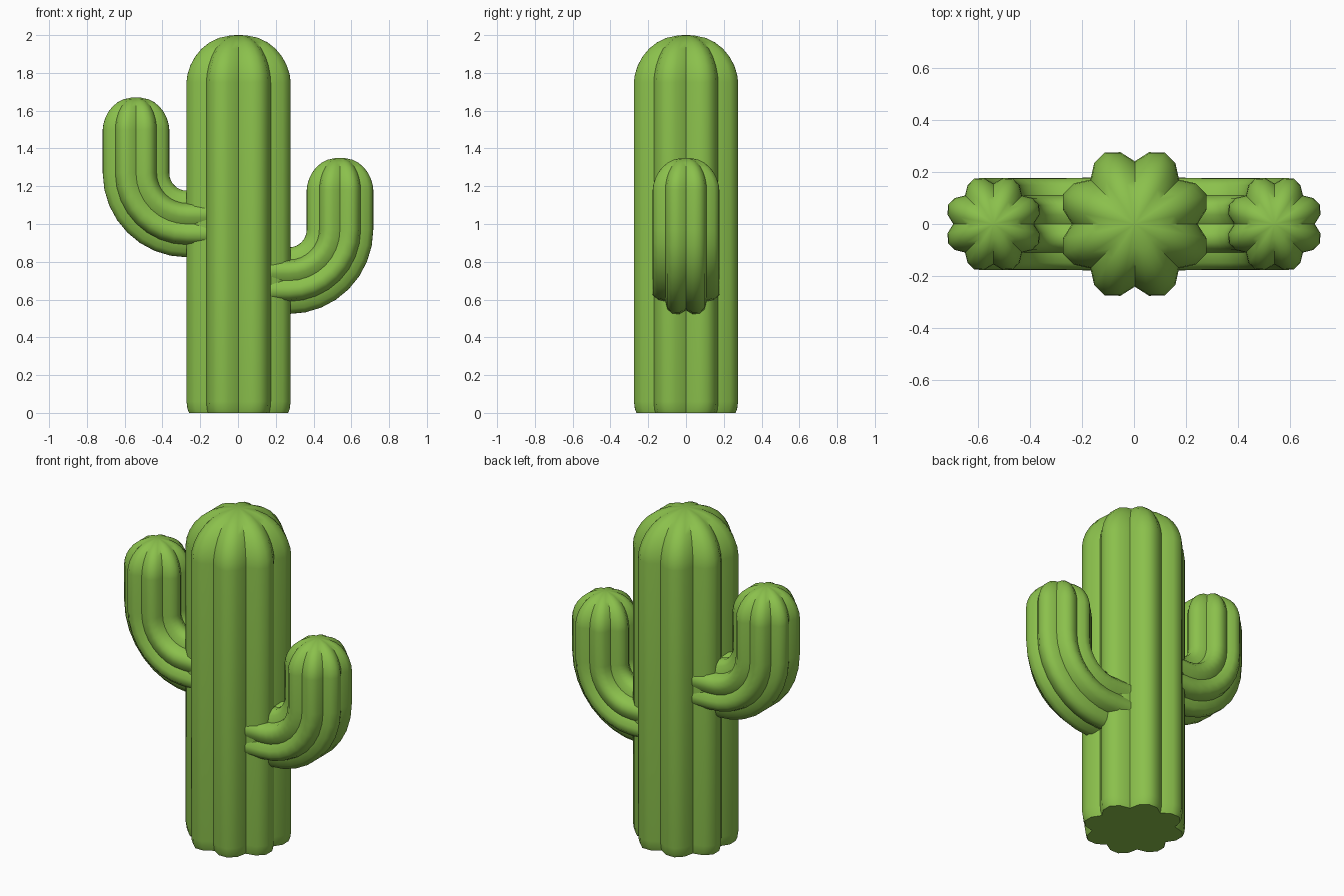
import bpy, bmesh, math
from mathutils import Vector

if "Cube" in bpy.data.objects:
    bpy.data.objects.remove(bpy.data.objects["Cube"])

green = bpy.data.materials.new("cactus_green")
green.diffuse_color = (0.258, 0.53, 0.072, 1)
green.use_nodes = True
green.node_tree.nodes["Principled BSDF"].inputs["Base Color"].default_value = green.diffuse_color

RIBS, STEPS = 8, 4          # ribs round the stem, segments per rib
N = RIBS * STEPS


def ribbed_tube(name, rings, notch, ridge):
    """Loft a ribbed section through rings of (centre, side axis, other axis, scale)."""
    bm = bmesh.new()
    loops = []
    for c, u, v, s in rings:
        loop = []
        for i in range(N):
            a = 2 * math.pi * i / N
            r = s * (notch + (ridge - notch) * abs(math.sin(a * RIBS / 2)))
            loop.append(bm.verts.new(c + u * r * math.cos(a) + v * r * math.sin(a)))
        loops.append(loop)
    for a, b in zip(loops, loops[1:]):
        for i in range(N):
            j = (i + 1) % N
            bm.faces.new((a[i], a[j], b[j], b[i]))
    bm.faces.new(loops[0][::-1])
    # fan closing the dome
    tip = bm.verts.new(rings[-1][0])
    for i in range(N):
        bm.faces.new((loops[-1][i], loops[-1][(i + 1) % N], tip))
    bmesh.ops.recalc_face_normals(bm, faces=bm.faces[:])
    me = bpy.data.meshes.new(name)
    bm.to_mesh(me)
    bm.free()
    me.materials.append(green)
    ob = bpy.data.objects.new(name, me)
    bpy.context.collection.objects.link(ob)
    bpy.ops.object.select_all(action='DESELECT')
    ob.select_set(True)
    bpy.context.view_layer.objects.active = ob
    bpy.ops.object.shade_smooth_by_angle(angle=math.radians(45))
    return ob


X, Y, Z = Vector((1, 0, 0)), Vector((0, 1, 0)), Vector((0, 0, 1))


def dome(x, top, height):
    """Rounded end rings, squarer than a hemisphere."""
    out = []
    for k in range(8):
        t = math.radians(12 * k)
        s = math.cos(t) ** 0.85
        out.append((Vector((x, 0, top - height * (1 - math.sin(t) ** 1.15))), X, Y, s))
    out.append((Vector((x, 0, top)), X, Y, 0.03))
    return out


# trunk
trunk = [(Z * 0, X, Y, 0.95), (Z * 0.02, X, Y, 0.98), (Z * 0.06, X, Y, 1.0)]
ribbed_tube("trunk", [(c + X * 0.003, u, v, s) for c, u, v, s in trunk + dome(0, 2.0, 0.25)],
            0.241, 0.298)


# arms: out from the trunk, round a bend, then upright
def arm(name, side, z, top, bend=0.27, reach=0.54):
    rings = [(Vector((side * 0.1, 0, z)), Z, Y, 1.02)]
    cx, cz = reach - bend, z + bend
    for k in range(9):
        t = math.pi / 2 * k / 8
        p = Vector((side * (cx + bend * math.sin(t)), 0, cz - bend * math.cos(t)))
        n = Vector((-side * math.sin(t), 0, math.cos(t)))
        rings.append((p, n, Y, 1.0))
    for c, u, v, s in dome(side * reach, top, 0.17):
        rings.append((c, X * -side, v, s))
    ribbed_tube(name, rings, 0.155, 0.19)


arm("left_arm", -1, 1.0, 1.67)
arm("right_arm", 1, 0.70, 1.35)
